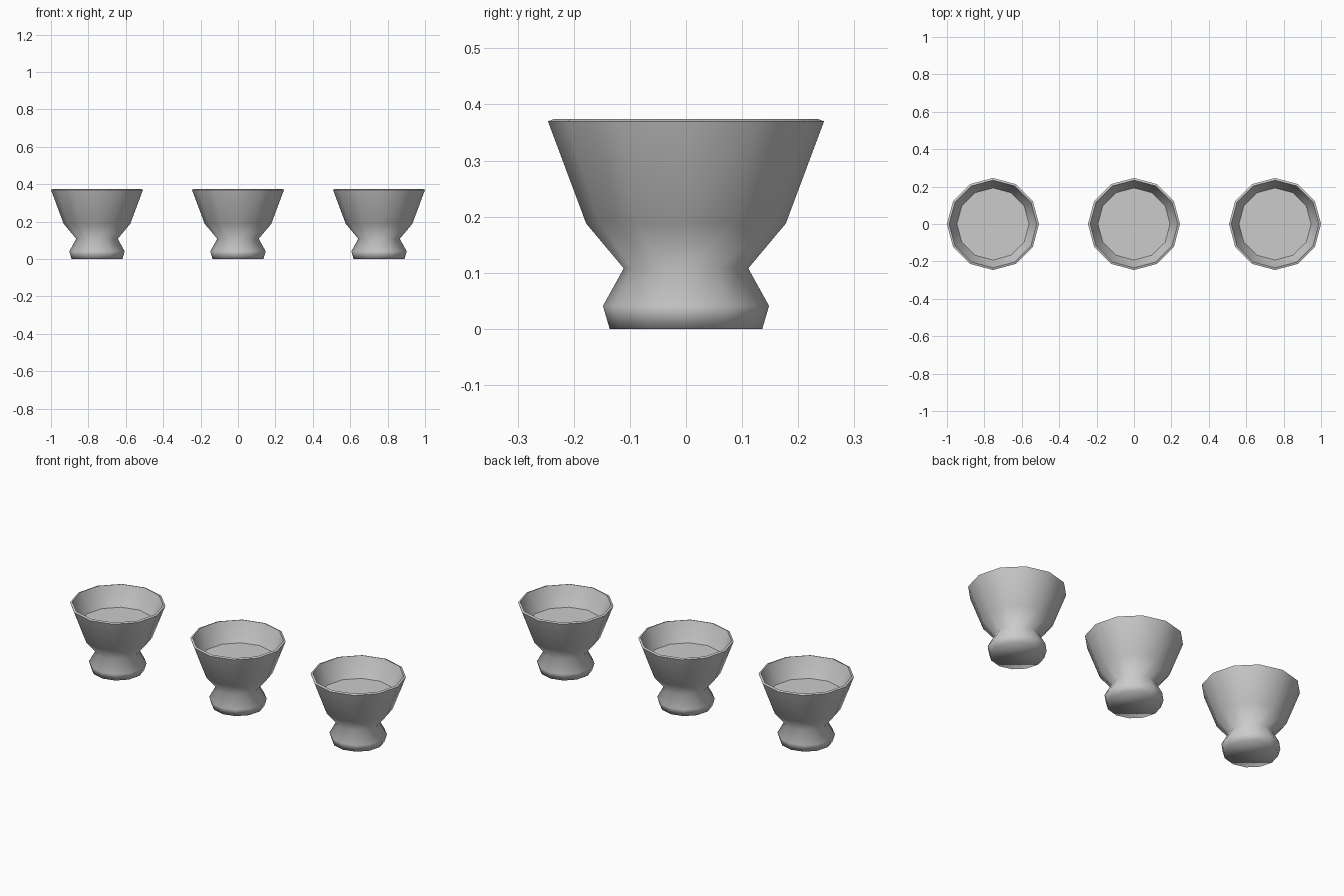
import bpy, bmesh
from math import sin, cos, pi, radians

if "Cube" in bpy.data.objects:
    bpy.data.objects.remove(bpy.data.objects["Cube"])

SIDES = 12
WALL = 0.012
SPACING = 0.754
# (radius, height) from foot to outer rim
PROFILE = [(0.136, 0), (0.148, 0.041), (0.111, 0.108), (0.178, 0.188), (0.246, 0.370)]


def ring(bm, r, z):
    return [bm.verts.new((r * cos(2 * pi * i / SIDES), r * sin(2 * pi * i / SIDES), z))
            for i in range(SIDES)]


def make_object(name, bm, x):
    mesh = bpy.data.meshes.new(name)
    bm.to_mesh(mesh)
    bm.free()
    ob = bpy.data.objects.new(name, mesh)
    bpy.context.collection.objects.link(ob)
    ob.location.x = x
    return ob


def make_cup(name, x):
    # Lathed shell with a closed base, thickened inwards
    bm = bmesh.new()
    rings = [ring(bm, r, z) for r, z in PROFILE]
    for a, b in zip(rings, rings[1:]):
        for i in range(SIDES):
            j = (i + 1) % SIDES
            bm.faces.new((a[i], a[j], b[j], b[i]))
    bm.faces.new(rings[0][::-1])
    cup = make_object(name, bm, x)
    solid = cup.modifiers.new("wall", 'SOLIDIFY')
    solid.thickness = WALL
    solid.offset = -1
    solid.use_even_offset = True
    bpy.ops.object.select_all(action='DESELECT')
    cup.select_set(True)
    bpy.context.view_layer.objects.active = cup
    bpy.ops.object.modifier_apply(modifier=solid.name)
    bpy.ops.object.shade_smooth_by_angle(angle=radians(75))


def make_liquid(name, x):
    # Flat surface of the drink, meeting the inner wall
    bm = bmesh.new()
    bm.faces.new(ring(bm, 0.195, 0.263))
    make_object(name, bm, x)


for label, x in (("left", -SPACING), ("middle", 0), ("right", SPACING)):
    make_cup(label + "_cup", x)
    make_liquid(label + "_liquid", x)
